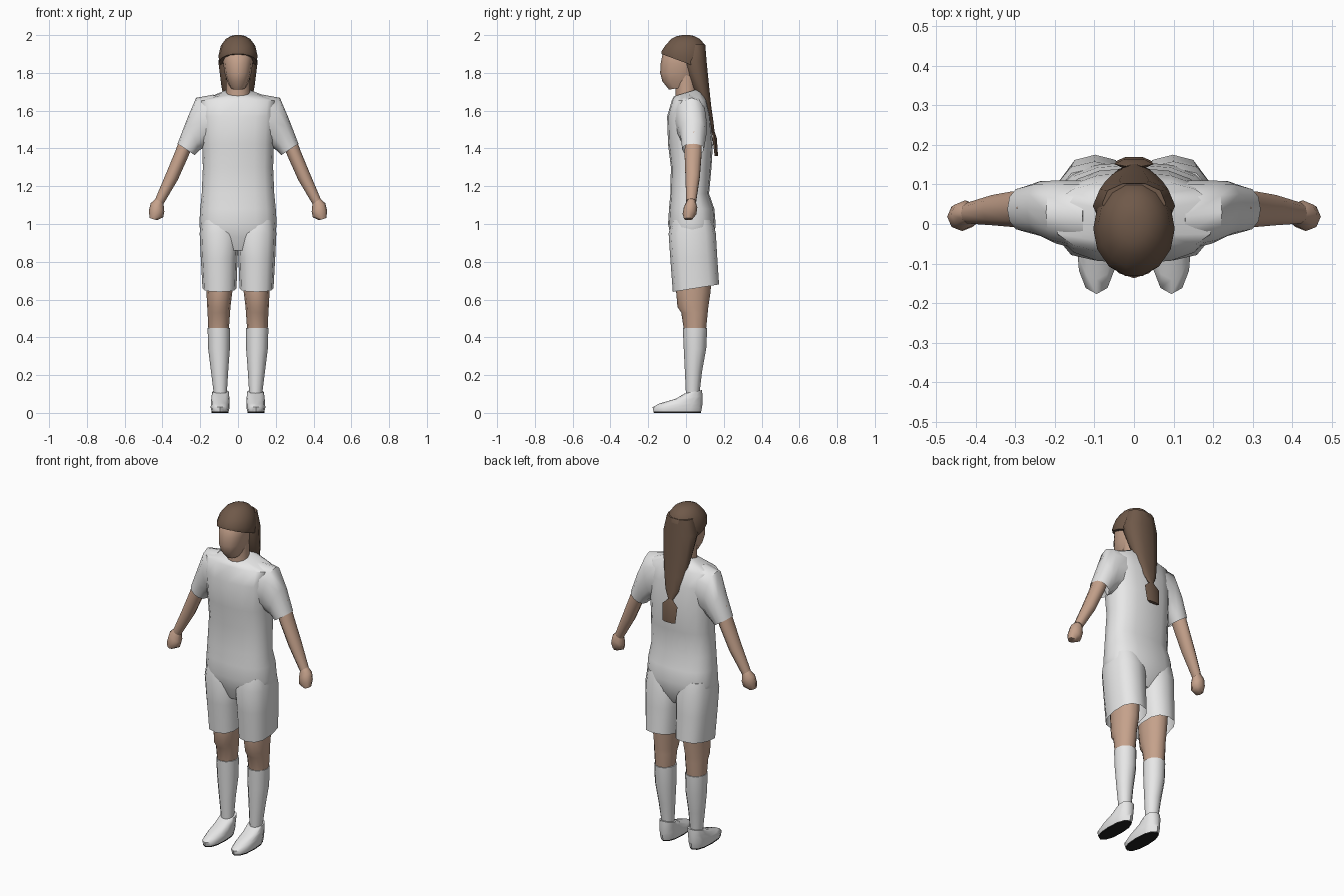
import bpy, bmesh, math


def material(name, rgb):
    m = bpy.data.materials.new(name)
    m.diffuse_color = (*rgb, 1)
    return m


WHITE = material("white cloth", (0.8, 0.8, 0.8))
SKIN = material("skin", (0.56, 0.36, 0.26))
HAIR = material("brown hair", (0.16, 0.10, 0.067))
BLACK = material("black sole", (0.015, 0.015, 0.015))


def power(v, p):
    return math.copysign(abs(v) ** p, v)


def loft(name, mat, rings, sides=12, square=2.0, caps=(True, True), mirror=False):
    """Skin rings given as (x0, z0, x1, z1, y_front, y_back, slope of z along y)."""
    bm = bmesh.new()
    loops = []
    for x0, z0, x1, z1, yf, yb, *slope in rings:
        k = slope[0] if slope else 0
        loop = []
        for i in range(sides):
            a = 2 * math.pi * i / sides
            c, s = power(math.cos(a), 2 / square), power(math.sin(a), 2 / square)
            y = (yf + yb) / 2 + (yb - yf) / 2 * s
            loop.append(bm.verts.new(((x0 + x1) / 2 + (x1 - x0) / 2 * c, y,
                                      (z0 + z1) / 2 + (z1 - z0) / 2 * c + k * y)))
        loops.append(loop)
    for low, high in zip(loops, loops[1:]):
        for i in range(sides):
            j = (i + 1) % sides
            bm.faces.new((low[i], low[j], high[j], high[i]))
    for wanted, loop in zip(caps, (loops[0], loops[-1])):
        if wanted:
            bm.faces.new(loop)
    bmesh.ops.recalc_face_normals(bm, faces=bm.faces)
    mesh = bpy.data.meshes.new(name)
    bm.to_mesh(mesh)
    bm.free()
    mesh.materials.append(mat)
    obj = bpy.data.objects.new(name, mesh)
    bpy.context.collection.objects.link(obj)
    if mirror:
        obj.modifiers.new("mirror", "MIRROR").use_mirror_merge = False
    return obj


def level(z, half, yf, yb, slope=0):
    """Horizontal ring centred on x = 0."""
    return (-half, z, half, z, yf, yb, slope)


def side_level(z, x0, x1, yf, yb, slope=0):
    """Horizontal ring on the right-hand half."""
    return (x0, z, x1, z, yf, yb, slope)


# Shirt body, running into the hips
loft("shirt", WHITE, [
    level(0.86, 0.12, -0.05, 0.11),
    level(0.93, 0.195, -0.08, 0.15),
    level(1.00, 0.205, -0.095, 0.157),
    level(1.08, 0.20, -0.09, 0.15),
    level(1.16, 0.192, -0.083, 0.122),
    level(1.30, 0.186, -0.08, 0.135),
    level(1.42, 0.19, -0.095, 0.142),
    level(1.57, 0.20, -0.10, 0.13),
    level(1.655, 0.205, -0.075, 0.11),
    level(1.695, 0.075, -0.065, 0.075, 0.3),
], sides=16, square=2.5)

# Sleeves, open at the hem
loft("sleeves", WHITE, [
    (0.10, 1.42, 0.13, 1.685, -0.07, 0.11),
    (0.17, 1.41, 0.222, 1.668, -0.05, 0.11),
    (0.205, 1.39, 0.27, 1.555, -0.03, 0.108),
    (0.23, 1.365, 0.32, 1.425, -0.02, 0.095),
], square=2.2, caps=(True, False), mirror=True)

# Shorts legs, open at the hem
loft("shorts", WHITE, [
    side_level(1.02, 0.02, 0.195, -0.075, 0.14),
    side_level(0.95, -0.005, 0.203, -0.092, 0.158),
    side_level(0.82, 0.002, 0.197, -0.083, 0.165, 0.05),
    side_level(0.652, 0.008, 0.188, -0.07, 0.175, 0.16),
], square=2.5, caps=(True, False), mirror=True)

# Bare arms and closed hands
loft("arms", SKIN, [
    (0.225, 1.45, 0.295, 1.49, -0.005, 0.085),
    (0.262, 1.36, 0.33, 1.39, -0.01, 0.085),
    (0.318, 1.235, 0.382, 1.265, -0.005, 0.075),
    (0.395, 1.105, 0.437, 1.135, 0.0, 0.055),
], sides=10, mirror=True)
loft("hands", SKIN, [
    (0.395, 1.115, 0.435, 1.135, 0.005, 0.05),
    (0.39, 1.065, 0.462, 1.11, -0.012, 0.06),
    (0.396, 1.035, 0.472, 1.07, -0.018, 0.055),
    (0.43, 1.02, 0.468, 1.032, -0.01, 0.035),
], sides=8, mirror=True)

# Legs and socks
loft("legs", SKIN, [
    side_level(0.80, 0.025, 0.175, -0.055, 0.14),
    side_level(0.64, 0.03, 0.167, -0.052, 0.13),
    side_level(0.56, 0.04, 0.163, -0.045, 0.118),
    side_level(0.53, 0.042, 0.161, -0.025, 0.115),
    side_level(0.42, 0.05, 0.156, -0.008, 0.104),
], mirror=True)
loft("socks", WHITE, [
    side_level(0.45, 0.042, 0.161, -0.017, 0.112),
    side_level(0.34, 0.043, 0.158, -0.012, 0.107),
    side_level(0.22, 0.052, 0.143, -0.006, 0.085),
    side_level(0.09, 0.06, 0.127, 0.0, 0.07),
], mirror=True)

# Shoes and dark soles
loft("shoes", WHITE, [
    side_level(0.007, 0.05, 0.14, -0.172, 0.08),
    side_level(0.03, 0.044, 0.145, -0.177, 0.085),
    side_level(0.05, 0.046, 0.143, -0.14, 0.087),
    side_level(0.08, 0.046, 0.141, -0.055, 0.087, 0.1),
    side_level(0.104, 0.048, 0.136, -0.008, 0.085, 0.2),
], square=2.3, mirror=True)
loft("soles", BLACK, [
    side_level(0.0, 0.05, 0.14, -0.170, 0.078),
    side_level(0.008, 0.05, 0.14, -0.172, 0.08),
], square=2.3, mirror=True)

# Neck and head
loft("neck", SKIN, [
    level(1.63, 0.068, -0.058, 0.065),
    level(1.69, 0.063, -0.055, 0.06),
    level(1.80, 0.062, -0.06, 0.06),
])
loft("head", SKIN, [
    level(1.725, 0.04, -0.09, 0.03, 0.15),
    level(1.755, 0.057, -0.125, 0.05),
    level(1.80, 0.071, -0.137, 0.07),
    level(1.85, 0.078, -0.134, 0.085),
    level(1.91, 0.082, -0.122, 0.09),
    level(1.95, 0.06, -0.08, 0.07),
], square=2.2)

# Hair cap with a hairline rising toward the front
loft("hair_cap", HAIR, [
    level(1.852, 0.10, -0.134, 0.106, -0.37),
    level(1.89, 0.103, -0.132, 0.109, -0.2),
    level(1.945, 0.091, -0.112, 0.106),
    level(1.98, 0.064, -0.08, 0.075),
    level(1.995, 0.038, -0.048, 0.045),
    level(2.0, 0.015, -0.02, 0.02),
], sides=14)

# Long hair down the back, tied near the end
loft("long_hair", HAIR, [
    level(1.95, 0.08, 0.0, 0.104),
    level(1.86, 0.104, -0.02, 0.112),
    level(1.73, 0.088, 0.03, 0.124),
    level(1.62, 0.066, 0.08, 0.135),
    level(1.54, 0.045, 0.11, 0.146),
    level(1.485, 0.014, 0.135, 0.152),
], sides=10, square=2.3)
loft("hair_tip", HAIR, [
    level(1.49, 0.012, 0.137, 0.152),
    level(1.455, 0.05, 0.138, 0.165),
    level(1.36, 0.042, 0.15, 0.171),
], sides=6)

# Smooth shading with crisp hems
bpy.ops.object.select_all(action='SELECT')
bpy.context.view_layer.objects.active = bpy.data.objects["shirt"]
bpy.ops.object.shade_smooth_by_angle(angle=math.radians(50))
